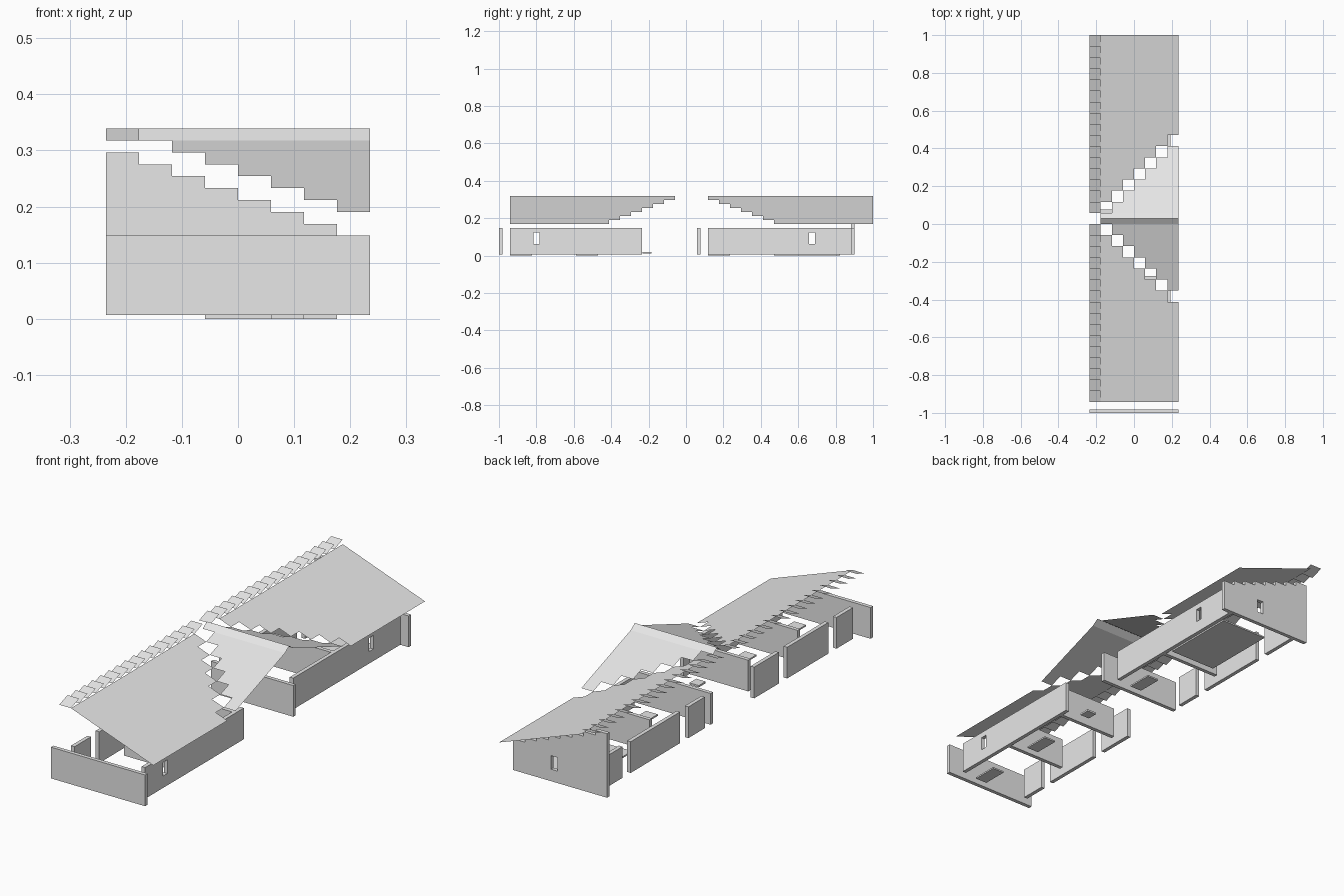
import bpy, bmesh

if "Cube" in bpy.data.objects:
    bpy.data.objects.remove(bpy.data.objects["Cube"])

U = 1 / 17            # grid module of the building
T = 0.3               # wall thickness in modules
Z0, Z1 = 0.12, 2.52   # wall bottom and top in modules
RISE = 0.36           # roof rise per module
EAVE = 2.88           # main roof eave height
CAP = EAVE + 7 * RISE # height where the slopes meet the ridge caps

grey = bpy.data.materials.new("plain grey")
grey.diffuse_color = (0.8, 0.8, 0.8, 1)
grey.use_nodes = True
grey.node_tree.nodes["Principled BSDF"].inputs["Base Color"].default_value = grey.diffuse_color


def finish(name, bm):
    me = bpy.data.meshes.new(name)
    bm.to_mesh(me)
    bm.free()
    me.materials.append(grey)
    ob = bpy.data.objects.new(name, me)
    bpy.context.collection.objects.link(ob)
    return ob


def sheet(name, quads):
    """Thin surface from quads given in modules."""
    bm = bmesh.new()
    for q in quads:
        bm.faces.new([bm.verts.new([c * U for c in p]) for p in q])
    bmesh.ops.remove_doubles(bm, verts=bm.verts, dist=1e-5)
    for f in bm.faces:
        f.normal_update()
        if f.normal.z < 0:
            f.normal_flip()
    return finish(name, bm)


def prism(name, outline, y0, y1):
    """Extrude an x-z outline from y0 to y1."""
    bm = bmesh.new()
    f = bm.faces.new([bm.verts.new((x * U, y0 * U, z * U)) for x, z in outline])
    new = bmesh.ops.extrude_face_region(bm, geom=[f])["geom"]
    bmesh.ops.translate(bm, vec=(0, (y1 - y0) * U, 0),
                        verts=[g for g in new if isinstance(g, bmesh.types.BMVert)])
    bmesh.ops.recalc_face_normals(bm, faces=bm.faces)
    return finish(name, bm)


def box(name, x0, x1, y0, y1, z0=Z0, z1=Z1):
    return prism(name, [(x0, z0), (x1, z0), (x1, z1), (x0, z1)], y0, y1)


def cut_window(wall, x0, x1, y0, y1):
    cutter = box("window_cutter", x0, x1, y0, y1, 1.04, 2.08)
    cutter.hide_render = True
    mod = wall.modifiers.new("window", 'BOOLEAN')
    mod.operation, mod.object, mod.solver = 'DIFFERENCE', cutter, 'EXACT'
    bpy.context.view_layer.objects.active = wall
    bpy.ops.object.modifier_apply(modifier=mod.name)
    bpy.data.objects.remove(cutter)


# Long walls on the right side, one window each
for name, y0, y1, wy in (("right_wall_front", -16, -4, -13.57), ("right_wall_back", 2, 15, 11.46)):
    wall = box(name, 3, 3 + T, y0, y1)
    cut_window(wall, 2.5, 4, wy - 0.27, wy + 0.27)

# Left walls with door gaps
for i, (y0, y1) in enumerate(((-16, -14), (-13, -8), (-7, -4), (2, 4), (5, 11), (12, 15))):
    box(f"left_wall_{i}", -3, -3 + T, y0, y1)

# Cross walls and partitions
box("front_wall", -4, 4, -17, -17 + T)
box("middle_wall", -3, 4, 1, 1 + T)
for i, y in enumerate((-11, -5, 7)):
    box(f"partition_{i}", -2, 3, y, y + T)

# Stepped gable wall at the back
steps = [(-4, Z0), (4, Z0)]
for i in range(8):
    z = Z1 + i * RISE
    steps += [(4 - i, z), (3 - i, z)]
gable = prism("gable_wall", steps, 15, 15 + T)
cut_window(gable, 0.23, 0.77, 14.5, 16)

# Floor slabs
for i, (x0, x1, y0, y1) in enumerate(((1, 2, -16, -14), (1, 2, -10, -8), (1, 2, 2, 4), (-1, 3, 8, 14))):
    box(f"floor_slab_{i}", x0, x1, y0, y1, 0, Z0)
box("door_step", 1.1, 1.9, -3.95, -3.13, 0.2, 0.34)

# Main roof and cross roof, one strip per module with stepped valley edges
front, back, cross_front, cross_back = [], [], [], []
for k in range(7):
    xa, xb = k - 3, k - 2
    za, zb = CAP - k * RISE, CAP - (k + 1) * RISE
    for quads, ya, yb in ((front, -16, -k - 1), (back, k + 2, 17)):
        quads.append([(xa, ya, za), (xb, ya, zb), (xb, yb, zb), (xa, yb, za)])
    if k:
        cross_front.append([(xa, -k, za), (xb, -k, za), (xb, 0, CAP), (xa, 0, CAP)])
        cross_back.append([(xa, 1, CAP), (xb, 1, CAP), (xb, k + 1, za), (xa, k + 1, za)])
sheet("main_roof_front", front)
sheet("main_roof_back", back)
sheet("cross_roof_front", cross_front)
sheet("cross_roof_back", cross_back)

# Cross roof ridge cap
top = CAP + RISE
sheet("cross_ridge", [[(-3, 0, CAP), (4, 0, CAP), (4, 0.5, top), (-3, 0.5, top)],
                      [(-3, 0.5, top), (4, 0.5, top), (4, 1, CAP), (-3, 1, CAP)]])

# Saw-tooth tiles along the main ridge
for name, y0 in (("ridge_tiles_front", -16), ("ridge_tiles_back", 1)):
    sheet(name, [[(-4, y, CAP), (-3, y, CAP), (-3, y + 1, top), (-4, y + 1, top)]
                 for y in range(y0, y0 + 16)])
